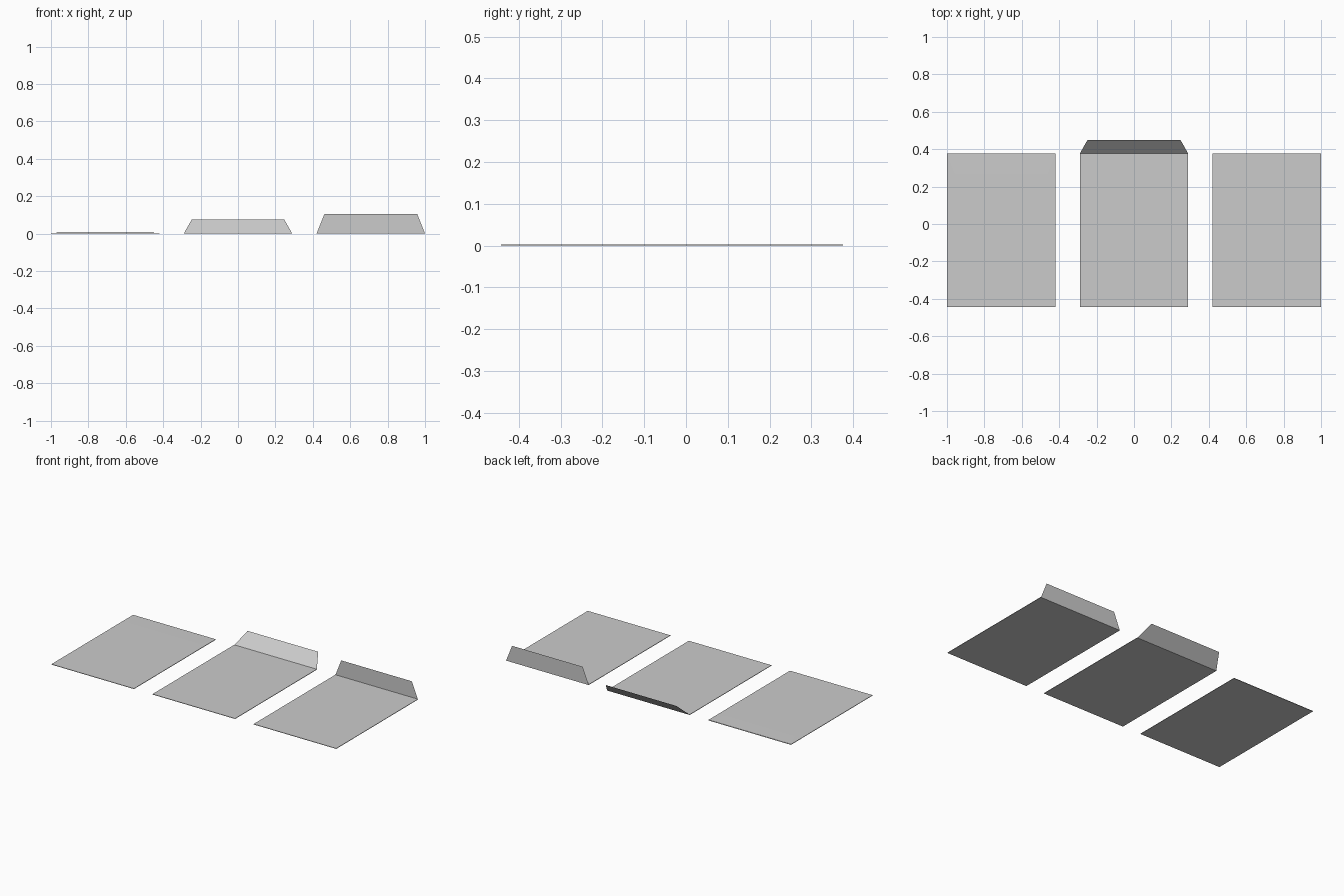
import bpy, bmesh
from math import sin, cos, radians

if "Cube" in bpy.data.objects:
    bpy.data.objects.remove(bpy.data.objects["Cube"])

W, Y0, Y1, T = 0.58, -0.443, 0.376, 0.003
FLAP, INSET = 0.105, 0.042


def make_object(name, verts, faces):
    mesh = bpy.data.meshes.new(name)
    mesh.from_pydata(verts, [], faces)
    ob = bpy.data.objects.new(name, mesh)
    bpy.context.collection.objects.link(ob)
    return ob


def pocket(name, cx):
    # thin sleeve: two sheets joined at the sides and bottom, open at the flap end
    h = W / 2
    v = [(cx + x, y, z) for z in (0, T) for x, y in ((-h, Y0), (h, Y0), (h, Y1), (-h, Y1))]
    f = [(3, 2, 1, 0), (4, 5, 6, 7), (0, 1, 5, 4), (1, 2, 6, 5), (3, 0, 4, 7)]
    return make_object(name, v, f)


def flap(name, cx, profile):
    # tapered sheet; profile rows are (half width, y, z)
    v = [(cx + s * w, y, z) for w, y, z in profile for s in (-1, 1)]
    f = [(2 * i, 2 * i + 1, 2 * i + 3, 2 * i + 2) for i in range(len(profile) - 1)]
    return make_object(name, v, f)


def hinged(angle):
    a = radians(angle)
    return [(W / 2, Y1, 0), (W / 2 - INSET, Y1 + FLAP * cos(a), FLAP * sin(a))]


# closed flap folds over the pocket mouth
closed = [(W / 2, Y1, 0), (W / 2, Y1 - 0.001, T + 0.001),
          (W / 2 - INSET, Y1 - FLAP, T + 0.002)]

for label, cx, prof in (("closed", -0.71, closed),
                        ("half_open", 0.0, hinged(45)),
                        ("upright", 0.71, hinged(90))):
    pocket(label + "_envelope_pocket", cx)
    flap(label + "_envelope_flap", cx, prof)
